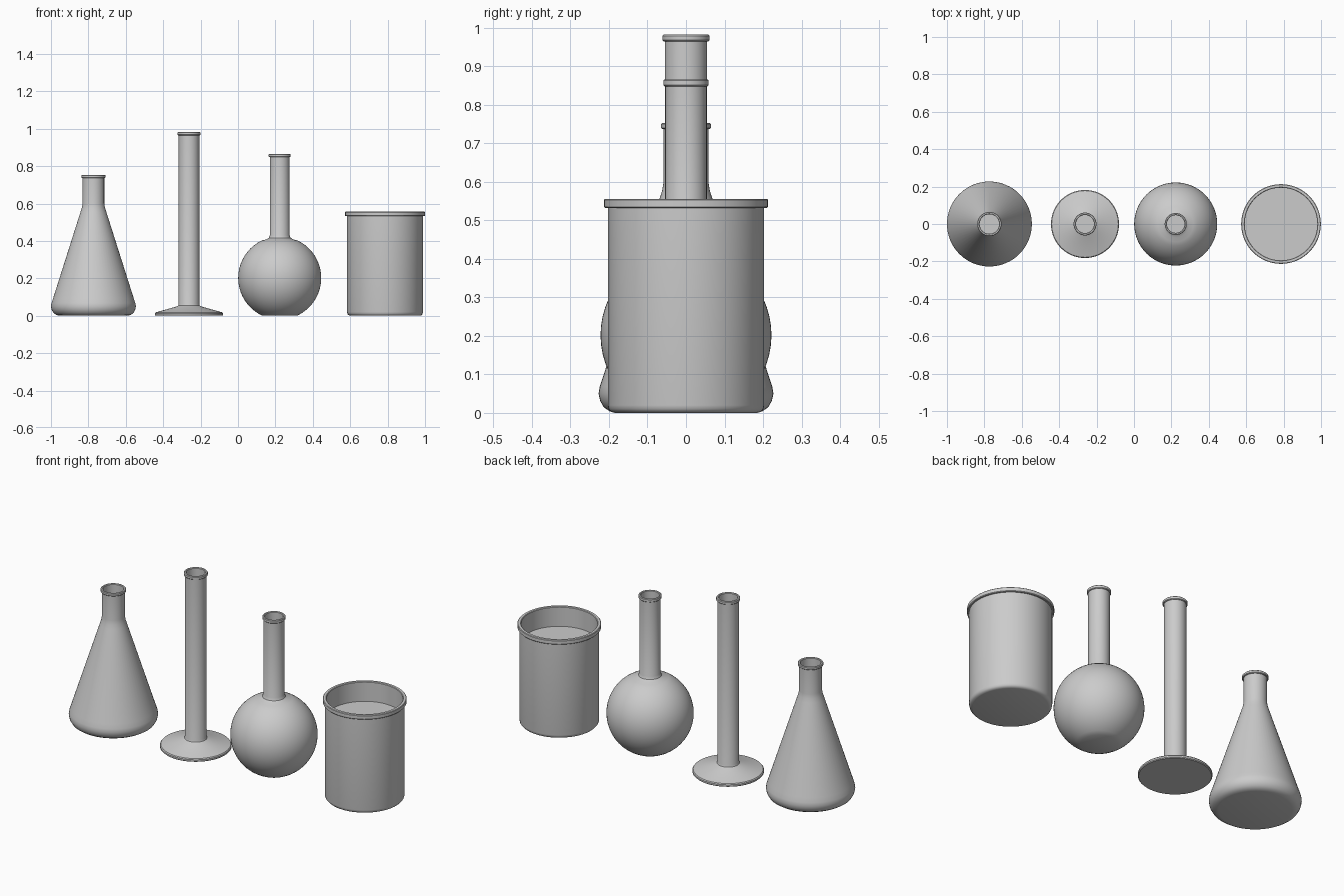
import bpy, bmesh
from math import cos, sin, pi, radians, sqrt, asin

if "Cube" in bpy.data.objects:
    bpy.data.objects.remove(bpy.data.objects["Cube"])

SEG = 64


def lathe(name, x, profile):
    """Spin an (r, z) profile that starts and ends on the axis."""
    bm = bmesh.new()
    rings = []
    for r, z in profile:
        n = 1 if r == 0 else SEG
        rings.append([bm.verts.new((r * cos(2 * pi * i / SEG), r * sin(2 * pi * i / SEG), z))
                      for i in range(n)])
    for a, b in zip(rings, rings[1:]):
        for i in range(SEG):
            j = (i + 1) % SEG
            if len(a) == 1:
                bm.faces.new((a[0], b[j], b[i]))
            elif len(b) == 1:
                bm.faces.new((a[i], a[j], b[0]))
            else:
                bm.faces.new((a[i], a[j], b[j], b[i]))
    bmesh.ops.recalc_face_normals(bm, faces=bm.faces)
    mesh = bpy.data.meshes.new(name)
    bm.to_mesh(mesh)
    bm.free()
    obj = bpy.data.objects.new(name, mesh)
    obj.location.x = x
    bpy.context.collection.objects.link(obj)
    bpy.ops.object.select_all(action='DESELECT')
    obj.select_set(True)
    bpy.context.view_layer.objects.active = obj
    bpy.ops.object.shade_smooth_by_angle(angle=radians(35))
    return obj


def mouth(neck, lip, inner, low, top, depth=0.11):
    """Raised lip with softened edges, then the opening and its floor."""
    b = 0.003
    return [(neck, low), (lip - b, low), (lip, low + b), (lip, top - b), (lip - b, top),
            (inner + b, top), (inner, top - b), (inner, top - depth), (0, top - depth)]


# Conical flask
lathe("conical_flask", -0.773,
      [(0, 0), (0.18, 0), (0.198, 0.004), (0.213, 0.014), (0.223, 0.031), (0.227, 0.05),
       (0.224, 0.068), (0.216, 0.092), (0.069, 0.555), (0.062, 0.577), (0.058, 0.6)]
      + mouth(0.058, 0.065, 0.052, 0.737, 0.753))

# Tall cylinder on a round foot
lathe("measuring_cylinder", -0.262,
      [(0, 0), (0.178, 0), (0.182, 0.004), (0.182, 0.013), (0.178, 0.018),
       (0.068, 0.049), (0.058, 0.054), (0.055, 0.062)]
      + mouth(0.055, 0.061, 0.048, 0.965, 0.982))

# Round flask: flattened sphere blending into the neck
R, CZ = 0.222, 0.202
start = -asin(CZ / R)
end = pi / 2 - asin(0.095 / R)
arc = [(R * cos(a), CZ + R * sin(a))
       for a in (start + (end - start) * i / 20 for i in range(21))]
lathe("round_flask", 0.223,
      [(0, 0)] + arc + [(0.072, 0.408), (0.059, 0.416), (0.053, 0.43)]
      + mouth(0.053, 0.059, 0.047, 0.848, 0.866))

# Beaker
lathe("beaker", 0.786,
      [(0, 0), (0.185, 0), (0.195, 0.003), (0.201, 0.01), (0.203, 0.02)]
      + mouth(0.203, 0.213, 0.194, 0.532, 0.556))
